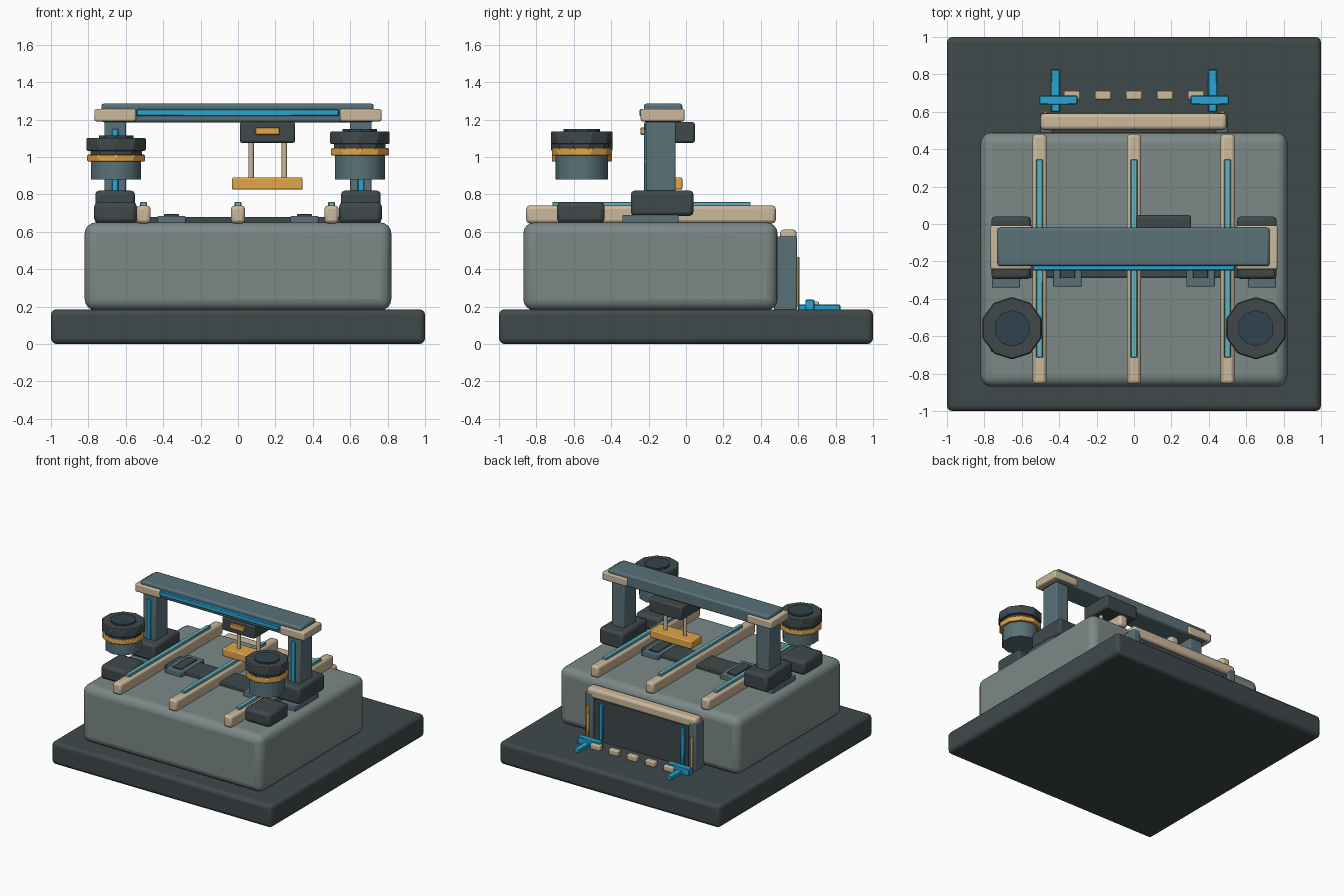
import bpy, bmesh, math

if "Cube" in bpy.data.objects:
    bpy.data.objects.remove(bpy.data.objects["Cube"])

def mat(name, r, g, b):
    m = bpy.data.materials.new(name)
    m.diffuse_color = (r, g, b, 1)
    m.use_nodes = True
    m.node_tree.nodes["Principled BSDF"].inputs["Base Color"].default_value = m.diffuse_color
    return m

DARK = mat("dark_slate", 0.05, 0.066, 0.07)
STONE = mat("stone_grey", 0.2, 0.25, 0.24)
STEEL = mat("blue_steel", 0.1, 0.165, 0.19)
TAN = mat("tan", 0.6, 0.48, 0.33)
BLUE = mat("bright_blue", 0.02, 0.38, 0.65)
GOLD = mat("gold", 0.75, 0.38, 0.07)
TEAL = mat("pale_teal", 0.13, 0.45, 0.5)
NAVY = mat("dark_blue", 0.03, 0.055, 0.075)

def finish(bm, name, material, bevel=0, seg=2, angle=35):
    me = bpy.data.meshes.new(name)
    bm.to_mesh(me)
    bm.free()
    ob = bpy.data.objects.new(name, me)
    bpy.context.collection.objects.link(ob)
    me.materials.append(material)
    if bevel:
        mod = ob.modifiers.new("bevel", 'BEVEL')
        mod.width, mod.segments = bevel, seg
    bpy.ops.object.select_all(action='DESELECT')
    bpy.context.view_layer.objects.active = ob
    ob.select_set(True)
    bpy.ops.object.shade_smooth_by_angle(angle=math.radians(angle))
    return ob

def box(name, x, y, z, material, bevel=0.008, seg=2):
    """Box from (min, max) ranges on each axis."""
    bm = bmesh.new()
    bmesh.ops.create_cube(bm, size=1)
    for v in bm.verts:
        v.co = [(r[0] + r[1]) / 2 + c * (r[1] - r[0]) for r, c in zip((x, y, z), v.co)]
    return finish(bm, name, material, bevel, seg)

def drum(name, x, y, z0, z1, r, material, sides=10, bevel=0, angle=30):
    bm = bmesh.new()
    bmesh.ops.create_cone(bm, cap_ends=True, segments=sides, radius1=r, radius2=r, depth=z1 - z0)
    bm.verts.ensure_lookup_table()
    # one corner points along +y
    turn = math.pi / 2 - math.atan2(bm.verts[0].co.y, bm.verts[0].co.x)
    c, s = math.cos(turn), math.sin(turn)
    for v in bm.verts:
        px, py = v.co.x, v.co.y
        v.co = (px * c - py * s + x, px * s + py * c + y, v.co.z + (z0 + z1) / 2)
    return finish(bm, name, material, bevel, 1, angle)

def around(c, w):
    return (c - w / 2, c + w / 2)

# base and main body
box("base_plate", (-1, 1), (-1, 1), (0, 0.185), DARK, 0.03, 3)
box("main_body", (-0.82, 0.82), (-0.87, 0.49), (0.18, 0.65), STONE, 0.06, 4)

# deck rails with inlaid strips
for i, x in enumerate((-0.505, 0, 0.5)):
    box(f"deck_rail_{i}", around(x, 0.076), (-0.855, 0.48), (0.645, 0.74), TAN, 0.018)
    box(f"rail_strip_{i}", around(x, 0.036), (-0.715, 0.345), (0.735, 0.76), TEAL, 0.004, 1)

# cross track under the gantry
box("cross_track", (-0.6, 0.6), (-0.285, -0.085), (0.64, 0.68), DARK, 0.006)

for side, s in (("left", -1), ("right", 1)):
    # deck plates
    box(f"deck_plate_{side}", around(0.355 * s, 0.15), (-0.335, -0.035), (0.64, 0.684), STEEL, 0.005)
    box(f"plate_inset_{side}", around(0.355 * s, 0.08), (-0.29, -0.08), (0.67, 0.694), DARK, 0.004)
    box(f"post_plate_{side}", around(0.685 * s, 0.15), (-0.34, -0.04), (0.64, 0.69), STEEL, 0.005)
    # gantry posts
    box(f"post_foot_{side}", around(0.657 * s, 0.212), (-0.295, 0.04), (0.685, 0.82), DARK, 0.02)
    box(f"gantry_post_{side}", around(0.657 * s, 0.115), (-0.215, -0.055), (0.8, 1.2), STEEL, 0.008)
    box(f"post_strip_{side}", around(0.657 * s, 0.034), (-0.224, -0.2), (0.81, 1.15), BLUE, 0.004, 1)
    box(f"beam_end_{side}", around(0.657 * s, 0.222), (-0.242, -0.008), (1.19, 1.257), TAN, 0.01)
    # lamp pedestals
    box(f"pedestal_{side}", around(0.655 * s, 0.228), (-0.69, -0.435), (0.645, 0.76), DARK, 0.025)
    # ten-sided lamp drums, the right one slightly taller
    lift = 0.035 if s > 0 else 0
    x, y = 0.652 * s, -0.557
    drum(f"lamp_body_{side}", x, y, 0.88, 1.0 + lift, 0.14, STEEL, angle=60)
    drum(f"lamp_ring_{side}", x, y, 0.975 + lift * 0.9, 1.012 + lift, 0.162, GOLD, bevel=0.005)
    drum(f"lamp_neck_{side}", x, y, 1.0 + lift, 1.05 + lift, 0.145, DARK)
    drum(f"lamp_cap_{side}", x, y, 1.033 + lift, 1.102 + lift, 0.167, DARK, bevel=0.006)
    drum(f"lamp_top_{side}", x, y, 1.09 + lift, 1.115 + lift, 0.097, NAVY)

# gantry beam
box("gantry_beam", (-0.73, 0.725), (-0.225, -0.02), (1.185, 1.286), STEEL, 0.014)
box("beam_strip", (-0.542, 0.54), (-0.248, -0.21), (1.218, 1.256), BLUE, 0.005, 1)

# hoist under the beam
box("hoist_block", (0.01, 0.305), (-0.225, 0.047), (1.075, 1.187), DARK, 0.012)
box("hoist_label", (0.092, 0.222), (-0.243, -0.21), (1.118, 1.158), GOLD, 0.004, 1)
for i, x in enumerate((0.07, 0.248)):
    drum(f"hoist_rod_{i}", x, -0.09, 0.87, 1.09, 0.015, TAN, 12, angle=40)
box("hoist_gripper", (-0.032, 0.346), (-0.16, -0.02), (0.825, 0.89), GOLD, 0.008)

# rear gate
box("gate_panel", (-0.46, 0.46), (0.47, 0.565), (0.18, 0.57), DARK, 0.006)
box("gate_lintel", (-0.5, 0.495), (0.503, 0.592), (0.53, 0.612), TAN, 0.022, 3)
for side, s in (("left", -1), ("right", 1)):
    box(f"gate_jamb_{side}", around(0.468 * s, 0.066), (0.47, 0.593), (0.18, 0.575), STEEL, 0.008)
    box(f"gate_gold_strip_{side}", around(0.473 * s, 0.025), (0.585, 0.606), (0.2, 0.465), GOLD, 0.004, 1)
    box(f"gate_blue_strip_{side}", around(0.37 * s, 0.03), (0.55, 0.58), (0.2, 0.5), BLUE, 0.004, 1)
    # floor markers behind the gate
    box(f"marker_bar_{side}", around(0.405 * s, 0.205), (0.638, 0.686), (0.18, 0.238), BLUE, 0.005, 1)
    box(f"marker_stem_{side}", around(0.42 * s, 0.047), (0.6, 0.825), (0.18, 0.21), BLUE, 0.004, 1)
for i in range(5):
    box(f"floor_dash_{i}", around(-0.332 + 0.166 * i, 0.086), (0.665, 0.712), (0.18, 0.226), TAN, 0.008)
